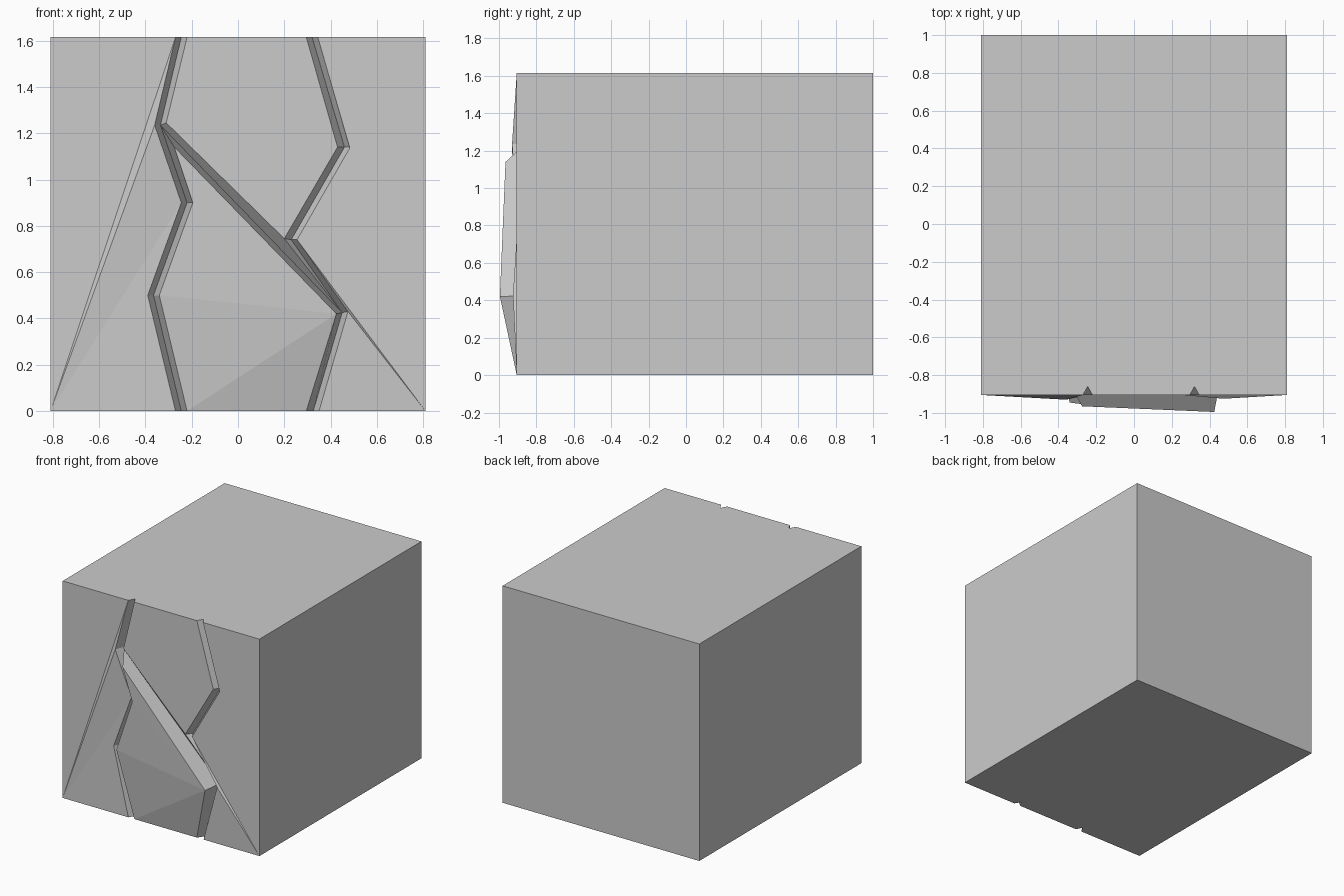
import bpy, bmesh

if "Cube" in bpy.data.objects:
    bpy.data.objects.remove(bpy.data.objects["Cube"])

FRONT, BACK, HALF, TOP, DEPTH = -0.905, 1.0, 0.81, 1.615, 0.045

grey = bpy.data.materials.new("stone grey")
grey.diffuse_color = (0.6, 0.6, 0.6, 1)
grey.use_nodes = True
grey.node_tree.nodes["Principled BSDF"].inputs["Base Color"].default_value = grey.diffuse_color

bm = bmesh.new()


def edge_points(points):
    """Points (x, z, how far the stone stands out of the front plane)."""
    return [bm.verts.new((x, FRONT - out, z)) for x, z, out in points]


def face(*verts):
    bm.faces.new(verts)


def strip(a, b):
    """Wall quads between two matching rows of points."""
    for i in range(len(a) - 1):
        face(a[i], a[i + 1], b[i + 1], b[i])


def fan(centre, row):
    for p, q in zip(row, row[1:]):
        face(centre, p, q)


# Block corners
tl, bl, tr, br = edge_points([(-HALF, TOP, 0), (-HALF, 0, 0), (HALF, TOP, 0), (HALF, 0, 0)])
btl, bbl, btr, bbr = [bm.verts.new((x, BACK, z)) for x in (-HALF, HALF) for z in (TOP, 0)]

# Crack floors, from top to bottom
left_floor = edge_points([(x, z, -DEPTH) for x, z in
                          ((-.245, TOP), (-.335, 1.235), (-.22, .9), (-.365, .5), (-.245, 0))])
right_floor = edge_points([(x, z, -DEPTH) for x, z in
                           ((.32, TOP), (.46, 1.14), (.23, .74), (.45, .425), (.325, 0))])

# Panel rims beside the cracks
left_rim = edge_points([(-.27, TOP, 0), (-.36, 1.235, .025), (-.245, .9, 0), (-.39, .5, 0), (-.27, 0, 0)])
right_rim = edge_points([(.345, TOP, 0), (.485, 1.14, 0), (.255, .74, 0), (.475, .43, .02), (.35, 0, 0)])
upper_left = edge_points([(-.22, TOP, 0), (-.31, 1.245, 0)])
upper_right = edge_points([(.295, TOP, 0), (.43, 1.14, 0), (.2, .745, 0)])
lower_left = edge_points([(-.275, 1.14, .06), (-.195, .9, .06), (-.34, .5, .04), (-.22, 0, 0)])
lower_right = edge_points([(.425, .42, .09), (.295, 0, 0)])

# Outer panels
fan(bl, [tl] + left_rim)
fan(br, right_rim[::-1] + [tr])

# Upper middle panel and bulging lower middle panel
face(*upper_left, *upper_right[::-1])
fan(lower_right[0], lower_left + [lower_right[1]])

# Walls of the two upright cracks
strip(left_rim, left_floor)
strip(right_rim, right_floor)
strip(upper_left, left_floor[:2])
strip(upper_right, right_floor[:3])
strip(lower_left, left_floor[1:])
strip(lower_right, right_floor[3:])

# Diagonal crack: overhang, junction sliver and ledge
face(upper_left[1], left_floor[1], right_floor[3], upper_right[2])
face(upper_right[2], right_floor[3], right_floor[2])
face(left_floor[1], lower_left[0], lower_right[0], right_floor[3])

# Notched top and bottom, plain sides and back
face(tl, left_rim[0], left_floor[0], upper_left[0], upper_right[0], right_floor[0],
     right_rim[0], tr, btr, btl)
face(bl, left_rim[4], left_floor[4], lower_left[3], lower_right[1], right_floor[4],
     right_rim[4], br, bbr, bbl)
face(tl, bl, bbl, btl)
face(tr, br, bbr, btr)
face(btl, bbl, bbr, btr)

bmesh.ops.recalc_face_normals(bm, faces=bm.faces[:])
mesh = bpy.data.meshes.new("cracked_block")
bm.to_mesh(mesh)
bm.free()
mesh.materials.append(grey)
bpy.context.collection.objects.link(bpy.data.objects.new("cracked_block", mesh))
